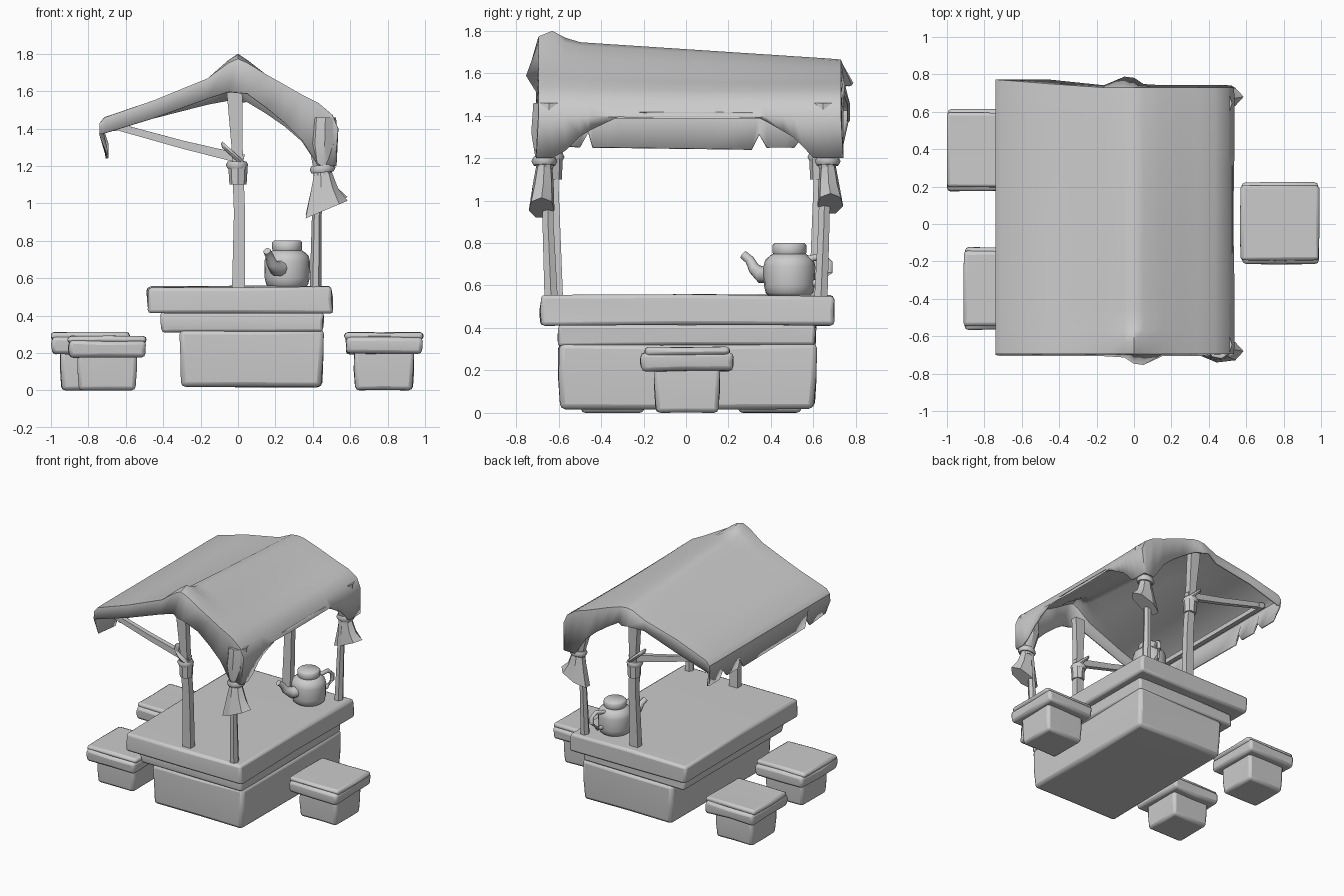
import bpy, bmesh, math, random
from mathutils import Vector

if "Cube" in bpy.data.objects:
    bpy.data.objects.remove(bpy.data.objects["Cube"])

random.seed(4)
grey = bpy.data.materials.new("plain_grey")
grey.diffuse_color = (0.6, 0.6, 0.6, 1)
grey.use_nodes = True
grey.node_tree.nodes["Principled BSDF"].inputs["Base Color"].default_value = grey.diffuse_color


def finish(name, bm, angle=35):
    bmesh.ops.recalc_face_normals(bm, faces=bm.faces)
    me = bpy.data.meshes.new(name)
    bm.to_mesh(me)
    bm.free()
    ob = bpy.data.objects.new(name, me)
    bpy.context.collection.objects.link(ob)
    me.materials.append(grey)
    bpy.ops.object.select_all(action='DESELECT')
    ob.select_set(True)
    bpy.context.view_layer.objects.active = ob
    bpy.ops.object.shade_smooth_by_angle(angle=math.radians(angle))
    return ob


def block(name, x, y, z, bevel=0.02, taper=1.0, wobble=0.006):
    """Hand-hewn box from (min, max) ranges; taper scales the bottom."""
    bm = bmesh.new()
    bmesh.ops.create_cube(bm, size=1)
    bmesh.ops.subdivide_edges(bm, edges=bm.edges[:], cuts=1, use_grid_fill=True)
    for v in bm.verts:
        s = taper if v.co.z < 0 else 1
        p = [(r[0] + r[1]) / 2 + v.co[i] * (r[1] - r[0]) * (s if i < 2 else 1)
             for i, r in enumerate((x, y, z))]
        v.co = [c + random.uniform(-wobble, wobble) * (i < 2 or abs(v.co.z) > .4)
                for i, c in enumerate(p)]
        v.co.z = max(v.co.z, 0)
    ob = finish(name, bm)
    m = ob.modifiers.new("worn_edges", 'BEVEL')
    m.width, m.segments, m.limit_method = bevel, 2, 'ANGLE'
    m.angle_limit = math.radians(40)
    return ob


def tube(name, rings, sides=6, angle=35, turn=0.0):
    """Closed tube through rings of (x, y, z, radius_a, radius_b)."""
    bm = bmesh.new()
    pts = [Vector(r[:3]) for r in rings]
    loops = []
    for i, r in enumerate(rings):
        t = (pts[min(i + 1, len(pts) - 1)] - pts[max(i - 1, 0)]).normalized()
        u, w = Vector((1, 0, 0)), Vector((0, 1, 0))
        if abs(t.z) < 0.85:
            u = t.cross(Vector((0, 0, 1))).normalized()
            w = u.cross(t)
        ang = [turn + math.tau * k / sides for k in range(sides)]
        loops.append([bm.verts.new(pts[i] + u * r[3] * math.cos(a) + w * r[4] * math.sin(a))
                      for a in ang])
    for a, b in zip(loops, loops[1:]):
        for k in range(sides):
            bm.faces.new((a[k], a[(k + 1) % sides], b[(k + 1) % sides], b[k]))
    bm.faces.new(loops[0])
    bm.faces.new(loops[-1])
    return finish(name, bm, angle)


def rope(name, c, rx, ry, r, tilt=0.0):
    """Closed ring of rope around a post."""
    bm = bmesh.new()
    n, m = 12, 6
    g = []
    for i in range(n):
        a = math.tau * i / n
        g.append([])
        for j in range(m):
            b = math.tau * j / m
            x, y = (rx + r * math.cos(b)) * math.cos(a), (ry + r * math.cos(b)) * math.sin(a)
            g[-1].append(bm.verts.new((c[0] + x, c[1] + y, c[2] + r * 1.2 * math.sin(b) + tilt * x)))
    for i in range(n):
        for j in range(m):
            k, l = (i + 1) % n, (j + 1) % m
            bm.faces.new((g[i][j], g[k][j], g[k][l], g[i][l]))
    return finish(name, bm, 60)


def lerp(table, t):
    for (a, p), (b, q) in zip(table, table[1:]):
        if t <= b:
            return p + (q - p) * max(0, t - a) / (b - a)
    return table[-1][1]


# Counter
block("counter_base", (-.31, .455), (-.6, .615), (.02, .325), .025, .98)
block("counter_middle", (-.41, .455), (-.6, .61), (.315, .42), .015)
block("counter_top", (-.485, .505), (-.685, .695), (.415, .555), .018)

# Stools: leg, seat slab, cushion
for i, (cx, cy, top) in enumerate(((.78, .005, .31), (-.79, .395, .31), (-.7, -.345, .29))):
    n = f"stool_{i + 1}_"
    block(n + "leg", (cx - .16, cx + .16), (cy - .155, cy + .155), (0, .22), .02, .95, .003)
    block(n + "seat", (cx - .205, cx + .205), (cy - .22, cy + .22), (top - .115, top - .025), .02, .98, .005)
    block(n + "cushion", (cx - .21, cx + .21), (cy - .2, cy + .2), (top - .04, top), .018, 1, .003)

# Posts, braces, bindings and gathered cloth at both ends
for s, end in ((-1, "front"), (1, "back")):
    q = math.pi / 4
    tube(end + "_ridge_post", [(.003, s * .605, .53, .05, .037), (.008, s * .62, .95, .042, .035),
                               (-.005, s * .635, 1.3, .042, .035), (-.02, s * .65, 1.62, .06, .035)], 4, 35, q)
    tube(end + "_corner_post", [(.415, s * .635, .53, .032, .036), (.42, s * .65, .9, .026, .03),
                                (.44, s * .66, 1.42, .026, .03)], 6)
    tube(end + "_brace", [(.03, s * .63, 1.235, .028, .036), (-.3, s * .625, 1.315, .026, .03),
                          (-.7, s * .62, 1.425, .022, .026)], 4, 35, q)
    tube(end + "_post_sleeve", [(0, s * .63, 1.1, .046, .045), (0, s * .63, 1.2, .052, .05)], 8)
    rope(end + "_post_binding", (-.005, s * .63, 1.205), .042, .04, .018)
    rope(end + "_brace_binding", (-.025, s * .63, 1.26), .05, .043, .017, -.9)
    tube(end + "_gather", [(.455, s * .645, 1.46, .07, .075), (.45, s * .65, 1.32, .078, .08),
                           (.452, s * .665, 1.2, .055, .045), (.452, s * .665, 1.15, .05, .04)], 9)
    rope(end + "_cloth_tie", (.452, s * .667, 1.185), .05, .042, .019, .1)
    # flared tail below the tie
    tail = tube(end + "_cloth_tail", [(.452, s * .667, 1.18, .045, .036), (.46, s * .672, 1.08, .075, .05),
                                      (.468, s * .68, .975, .118, .062)], 7, 25)
    for v in tail.data.vertices:
        if v.co.z < 1:
            v.co.z += (v.co.x - .47) * .42 + s * .01

tube("eave_beam", [(-.665, -.64, 1.405, .025, .025), (-.665, .64, 1.405, .025, .025)], 4, 35, math.pi / 4)

# Canopy: roof profile (x, z), hem height along the gable ends, hems along the eaves
ROOF = [(-.735, 1.425), (-.71, 1.455), (-.45, 1.545), (-.16, 1.66), (-.05, 1.73), (0, 1.745),
        (.05, 1.73), (.15, 1.68), (.25, 1.625), (.34, 1.575), (.43, 1.53), (.5, 1.47), (.53, 1.4)]
GABLE = [(-.735, 1.37), (-.62, 1.395), (-.45, 1.455), (-.16, 1.56), (-.05, 1.595), (.06, 1.585),
         (.25, 1.43), (.34, 1.34), (.39, 1.2), (.6, 1.2)]
ARCH = [(0, 1.415), (.32, 1.41), (.42, 1.35), (.52, 1.29), (.6, 1.2), (.9, 1.2)]
FLAP = [(-.72, 1.27), (-.5, 1.25), (-.46, 1.32), (-.44, 1.25), (.31, 1.24), (.345, 1.31), (.38, 1.25),
        (.51, 1.25), (.555, 1.31), (.6, 1.25), (.8, 1.25)]
ROWS = [-.69, -.63, -.57, -.5, -.46, -.44, -.32, -.1, .1, .31, .345, .38, .46, .51, .555, .6, .66, .725]


def roof_point(x, y):
    near = max(0, 1 - abs(x) / .5)
    z = lerp(ROOF, x) - near * .085 * (y + .6) / 1.3
    z += .045 * math.exp(-((y + .63) / .06) ** 2) * max(0, 1 - abs(x) / .12)
    if y > .7:
        y += .04 * max(0, -x - .2) / .5
    sag = .012 * math.cos(y * 2.2) * math.sin(min(abs(x) / .7, 1) * math.pi)
    return Vector((x, y, z - sag))


def hem_end(x, s):
    """Hem of the cloth hanging over a gable end, pinched out at the ridge."""
    tip = max(0, 1 - abs(x - .03 * -s) / .09)
    z = lerp(GABLE, x) - (.05 * max(0, 1 - abs(x) / .4) if s > 0 else 0)
    y = (-.70 if s < 0 else .735) + s * .06 * tip
    if x < -.3 and s > 0:
        y += .03
    return Vector((min(x, .515), y, z))


bm = bmesh.new()
grid = []
for j in range(-1, len(ROWS) + 1):
    y = ROWS[min(max(j, 0), len(ROWS) - 1)]
    end = -1 if j < 0 else 1 if j == len(ROWS) else 0
    row = [Vector((-.7, y + end * .01, lerp(FLAP, y)))]
    row += [hem_end(x, end) if end else roof_point(x, y) for x, _ in ROOF]
    row.append(Vector((.52, y + end * .01, lerp(ARCH, abs(y)))))
    grid.append([bm.verts.new(p) for p in row])
for a, b in zip(grid, grid[1:]):
    for k in range(len(a) - 1):
        bm.faces.new((a[k], a[k + 1], b[k + 1], b[k]))
canopy = finish("canopy", bm, 45)
m = canopy.modifiers.new("cloth_thickness", 'SOLIDIFY')
m.thickness, m.offset = .014, 0

# Teapot: body, lid, spout, handle
px, py = .263, .487
tube("teapot_body", [(px, py, z, r, r) for z, r in
                     ((.55, .095), (.565, .112), (.6, .12), (.69, .122), (.72, .114), (.74, .092), (.748, .078))], 20, 50)
tube("teapot_lid", [(px, py, z, r, r) for z, r in ((.74, .072), (.755, .08), (.79, .08), (.8, .07))], 20, 50)
tube("teapot_spout", [(.24, .42, .655, .05, .05), (.205, .355, .65, .042, .04), (.18, .32, .68, .028, .028),
                      (.168, .3, .72, .022, .022), (.155, .27, .745, .02, .02)], 10, 60)
tube("teapot_handle", [(.29, .58, .725, .016, .016), (.315, .645, .74, .016, .016), (.33, .675, .71, .016, .016),
                       (.33, .675, .66, .016, .016), (.31, .635, .615, .016, .016), (.29, .58, .61, .016, .016)], 8, 60)
